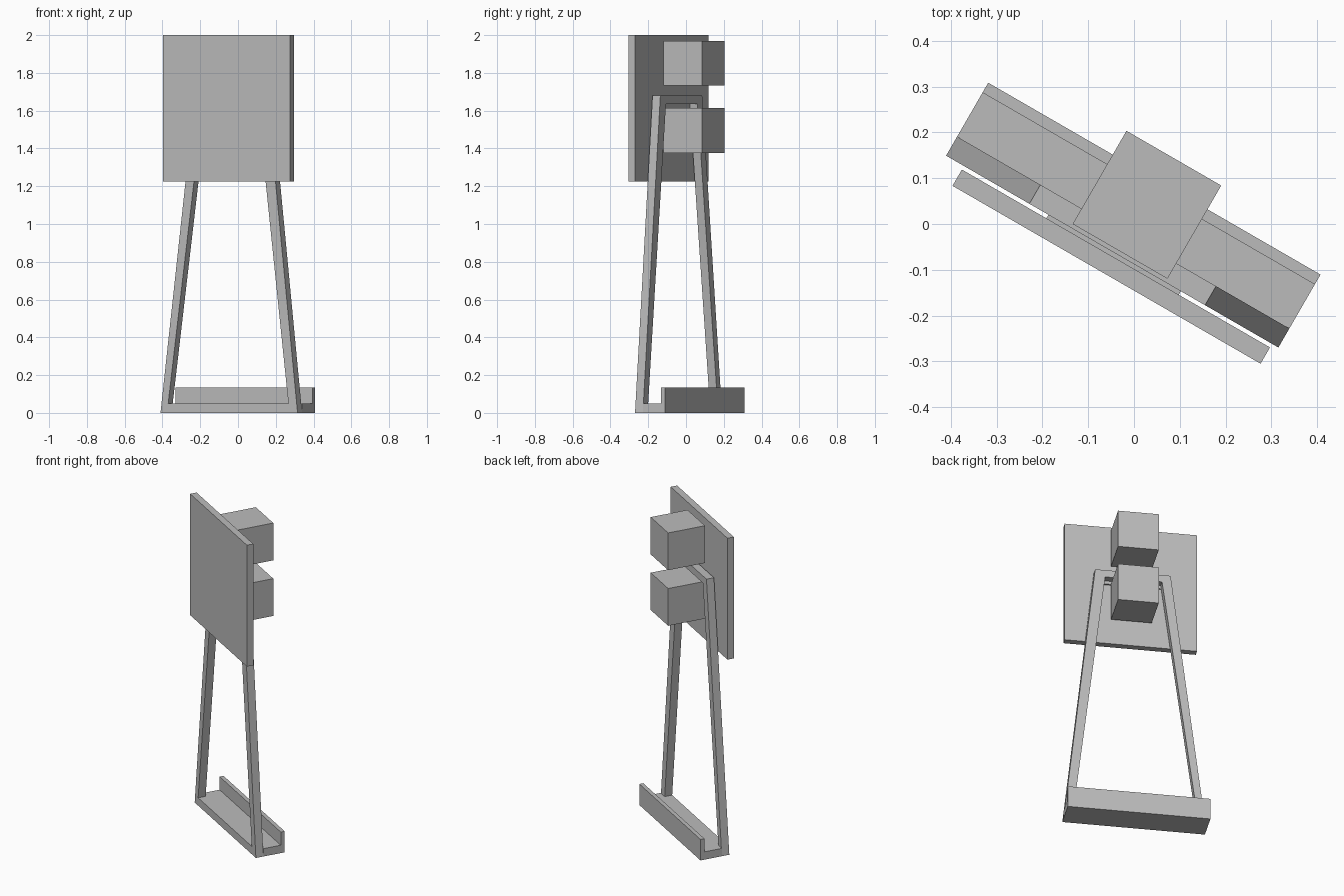
import bpy, bmesh, math
from mathutils import Matrix

cube = bpy.data.objects.get("Cube")
if cube:
    bpy.data.objects.remove(cube, do_unlink=True)

grey = bpy.data.materials.new("plain grey")
grey.use_nodes = True
COLOUR = (0.5, 0.5, 0.5, 1)
grey.diffuse_color = COLOUR
grey.node_tree.nodes["Principled BSDF"].inputs["Base Color"].default_value = COLOUR

# The whole stand is turned about the vertical axis
TURN = Matrix.Rotation(math.radians(-30), 4, "Z")


def finish(name, bm):
    bmesh.ops.recalc_face_normals(bm, faces=bm.faces)
    bm.transform(TURN)
    mesh = bpy.data.meshes.new(name)
    bm.to_mesh(mesh)
    bm.free()
    mesh.materials.append(grey)
    obj = bpy.data.objects.new(name, mesh)
    bpy.context.collection.objects.link(obj)
    return obj


def extrude(bm, faces, offset):
    result = bmesh.ops.extrude_face_region(bm, geom=faces)
    verts = [g for g in result["geom"] if isinstance(g, bmesh.types.BMVert)]
    bmesh.ops.translate(bm, verts=verts, vec=offset)


def box(name, x, y, z):
    bm = bmesh.new()
    bmesh.ops.create_cube(bm, size=1)
    for v in bm.verts:
        v.co = [a + (c + 0.5) * (b - a) for c, (a, b) in zip(v.co, (x, y, z))]
    return finish(name, bm)


# Tapered upright frame: a ring between two trapezoids, given depth
bm = bmesh.new()
outer = [(-0.43, 0), (0.408, 0), (0.223, 1.68), (-0.22, 1.68)]
inner = [(-0.383, 0.05), (0.352, 0.05), (0.164, 1.635), (-0.17, 1.635)]
rings = [[bm.verts.new((x, -0.076, z)) for x, z in ring] for ring in (outer, inner)]
ring_faces = []
for i in range(4):
    j = (i + 1) % 4
    ring_faces.append(bm.faces.new((rings[0][i], rings[0][j], rings[1][j], rings[1][i])))
extrude(bm, ring_faces, (0, 0.048, 0))
finish("upright_frame", bm)

# Foot tray: L-shaped section with a raised lip at the back
bm = bmesh.new()
section = [(-0.028, 0), (0.108, 0), (0.108, 0.134), (0.083, 0.134), (0.083, 0.05), (-0.028, 0.05)]
face = bm.faces.new([bm.verts.new((-0.43, y, z)) for y, z in section])
extrude(bm, [face], (0.838, 0, 0))
finish("foot_tray", bm)

# Front board and the thin strip that joins it to the frame
box("front_board", (-0.385, 0.392), (-0.126, -0.085), (1.225, 2.0))
box("mounting_strip", (-0.172, 0.162), (-0.086, -0.074), (1.615, 1.665))

# Two blocks behind the board
for name, low, high in (("upper_block", 1.732, 1.97), ("lower_block", 1.377, 1.615)):
    box(name, (-0.116, 0.123), (-0.067, 0.168), (low, high))
